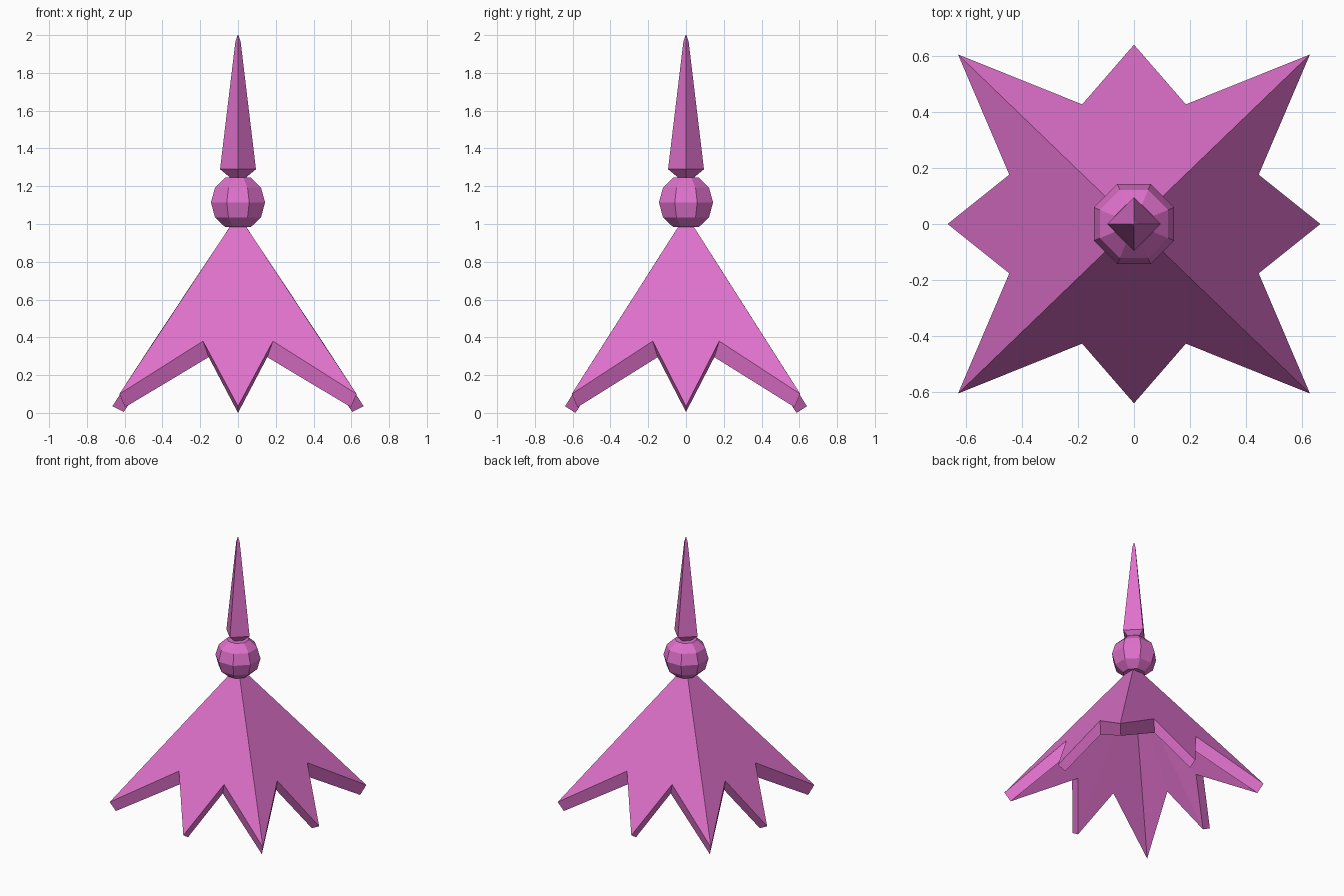
import bpy, bmesh, math

if "Cube" in bpy.data.objects:
    bpy.data.objects.remove(bpy.data.objects["Cube"], do_unlink=True)

pink = bpy.data.materials.new("orchid pink")
pink.use_nodes = True
pink.diffuse_color = (0.74, 0.165, 0.60, 1)
pink.node_tree.nodes["Principled BSDF"].inputs["Base Color"].default_value = pink.diffuse_color


def finish(name, bm):
    bmesh.ops.recalc_face_normals(bm, faces=bm.faces[:])
    mesh = bpy.data.meshes.new(name)
    bm.to_mesh(mesh)
    bm.free()
    mesh.materials.append(pink)
    obj = bpy.data.objects.new(name, mesh)
    bpy.context.collection.objects.link(obj)
    return obj


def lathe(name, profile, sides, turn):
    """Faceted stack of rings given as (radius, height), capped at both ends."""
    bm = bmesh.new()
    rings = []
    for r, z in profile:
        angles = [turn + math.tau * i / sides for i in range(sides)]
        rings.append([bm.verts.new((r * math.cos(a), r * math.sin(a), z)) for a in angles])
    for low, high in zip(rings, rings[1:]):
        for i in range(sides):
            j = (i + 1) % sides
            bm.faces.new((low[i], low[j], high[j], high[i]))
    bm.faces.new(rings[0])
    bm.faces.new(rings[-1])
    return finish(name, bm)


def rim(corner, notch_a, notch_b, tip_x, tip_y):
    """Closed zigzag: corner, notch, middle tip and notch for each of four sides."""
    cx, cy, cz = corner
    points = []
    for side in range(4):
        along_x = side % 2 == 0
        s = -1 if side in (0, 3) else 1
        w, d, z = notch_a if along_x else notch_b
        half, depth = (cx, cy) if along_x else (cy, cx)
        reach, tz = tip_y if along_x else tip_x
        # travel counter-clockwise: front, right, back, left
        t = 1 if side in (0, 1) else -1
        for u, v, h in ((-half, depth, cz), (-w, d, z), (0, reach, tz), (w, d, z)):
            points.append((t * u, s * v, h) if along_x else (s * v, t * u, h))
    return points


# Thick four-sided skirt with a jagged hem
bm = bmesh.new()
outer = [bm.verts.new(p) for p in rim((0.628, 0.605, 0.10), (0.185, 0.427, 0.38),
                                      (0.176, 0.445, 0.38), (0.665, 0.035), (0.64, 0.035))]
inner = [bm.verts.new(p) for p in rim((0.598, 0.575, 0.03), (0.155, 0.40, 0.295),
                                      (0.15, 0.418, 0.295), (0.605, 0.005), (0.585, 0.0))]
peak = bm.verts.new((0, 0, 1.05))
hollow = bm.verts.new((0, 0, 0.92))
count = len(outer)
for k in range(0, count, 4):
    bm.faces.new([peak] + [outer[(k + i) % count] for i in range(5)])
for i in range(count):
    j = (i + 1) % count
    bm.faces.new((hollow, inner[j], inner[i]))
    bm.faces.new((outer[i], inner[i], inner[j], outer[j]))
finish("jagged_skirt", bm)

# Faceted ball above the skirt
lathe("ball", [(0.075, 0.985), (0.132, 1.035), (0.155, 1.115), (0.132, 1.192), (0.075, 1.245)],
      8, math.pi / 8)

# Slender diamond-section spire
lathe("spire", [(0.035, 1.24), (0.095, 1.29), (0.014, 1.965), (0.002, 2.0)], 4, 0)
